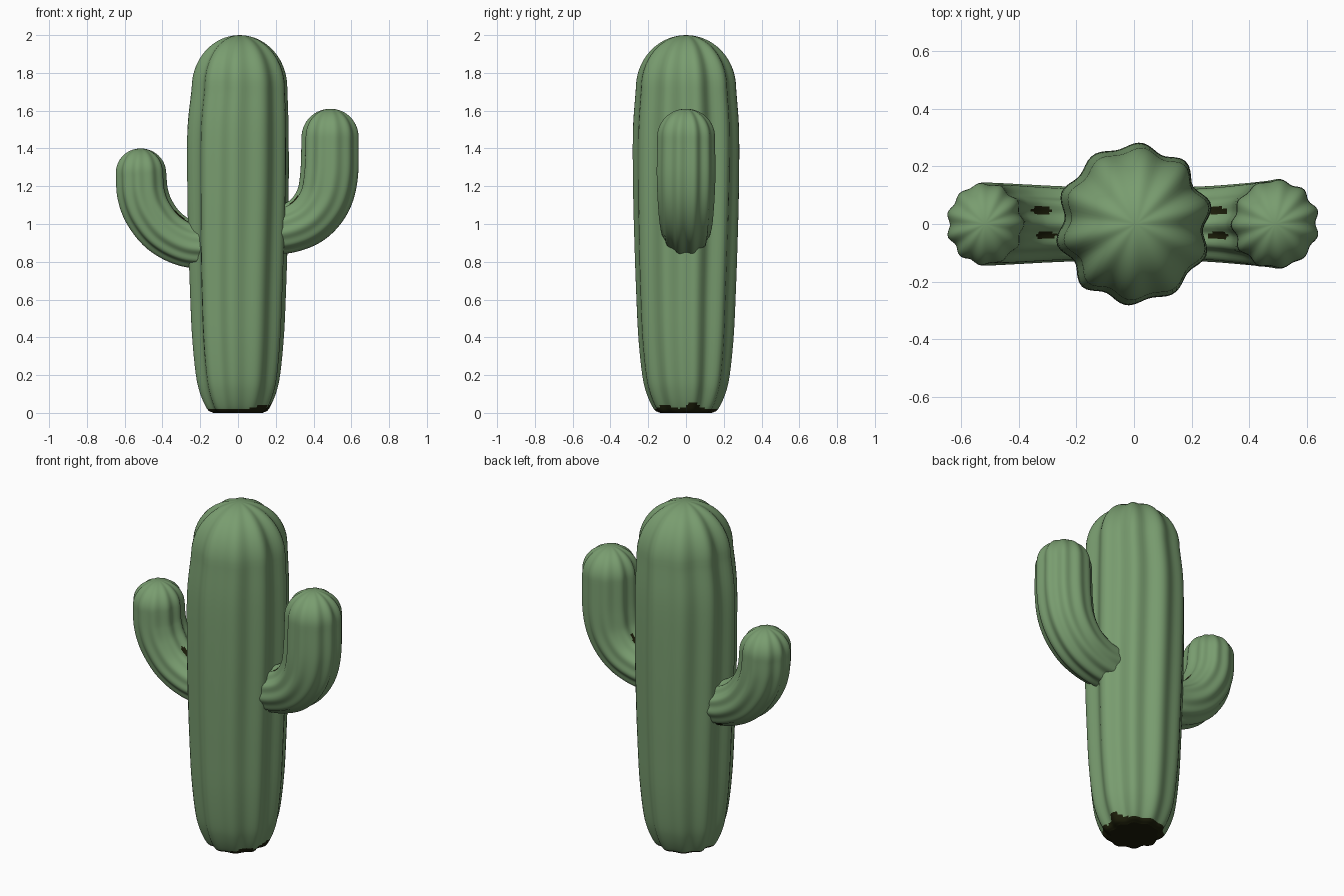
import bpy
import math
from mathutils import Vector

if "Cube" in bpy.data.objects:
    bpy.data.objects.remove(bpy.data.objects["Cube"], do_unlink=True)


def make_material(name, color):
    mat = bpy.data.materials.new(name)
    mat.use_nodes = True
    mat.diffuse_color = color
    bsdf = next(n for n in mat.node_tree.nodes if n.type == 'BSDF_PRINCIPLED')
    bsdf.inputs["Base Color"].default_value = color
    bsdf.inputs["Roughness"].default_value = 0.8
    return mat


GREEN = make_material("cactus green", (0.19, 0.335, 0.16, 1))
DARK = make_material("dark soil", (0.012, 0.013, 0.003, 1))
SEGMENTS = 96


def smooth_path(points, steps):
    """Catmull-Rom through (x, z, radius) points."""
    pts = [Vector(p) for p in points]
    pts = [2 * pts[0] - pts[1]] + pts + [2 * pts[-1] - pts[-2]]
    out = []
    for a, b, c, d in zip(pts, pts[1:], pts[2:], pts[3:]):
        for i in range(steps):
            t = i / steps
            out.append(0.5 * (2 * b + (c - a) * t + (2 * a - 5 * b + 4 * c - d) * t ** 2
                              + (3 * b - a - 3 * c + d) * t ** 3))
    return out + [pts[-2]]


def ribbed_stem(name, points, steps, cap, ribs, depth, phase, wide, is_dark, upright=False):
    # Body rings, then a rounded cap on top
    rings = smooth_path(points, steps)
    end = rings[-1]
    for i in range(1, 14):
        a = i / 14 * math.pi / 2
        rings.append(Vector((end.x, end.y + cap * math.sin(a), end.z * math.cos(a))))
    verts, faces = [], []
    for i, ring in enumerate(rings):
        x, z, r = ring
        step = rings[min(i + 1, len(rings) - 1)] - rings[max(i - 1, 0)]
        tangent = Vector((0, 1)) if upright else Vector((step.x, step.y)).normalized()
        for k in range(SEGMENTS):
            a = 2 * math.pi * k / SEGMENTS
            wave = math.cos(ribs * (a - phase) + 0.25 * math.sin(3 * z))
            wave *= 0.8 + 0.3 * math.sin(2 * a + 1)
            rr = r * (1 + depth * wave)
            c = rr * math.cos(a)
            verts.append((x + tangent.y * c, rr * wide * math.sin(a), z - tangent.x * c))
    for i in range(len(rings) - 1):
        for k in range(SEGMENTS):
            n = (k + 1) % SEGMENTS
            p, q = i * SEGMENTS, (i + 1) * SEGMENTS
            faces.append((p + k, p + n, q + n, q + k))
    # Close the tip with a fan and the root with a flat face
    last = (len(rings) - 1) * SEGMENTS
    verts.append((end.x, 0, end.y + cap))
    for k in range(SEGMENTS):
        faces.append((last + k, last + (k + 1) % SEGMENTS, len(verts) - 1))
    faces.append(tuple(reversed(range(SEGMENTS))))

    mesh = bpy.data.meshes.new(name)
    mesh.from_pydata(verts, [], faces)
    mesh.materials.append(GREEN)
    mesh.materials.append(DARK)
    for poly in mesh.polygons:
        poly.use_smooth = len(poly.vertices) < 5
        poly.material_index = int(is_dark(poly.center, poly.normal))
    mesh.update()
    obj = bpy.data.objects.new(name, mesh)
    bpy.context.collection.objects.link(obj)
    return obj


def patches(spots):
    """Dark oval hollows: (x, y, side), side is up or down."""
    def rule(c, n):
        return any(n.z * side > 0.2 and abs(c.z - 0.95) < 0.22 and
                   ((c.x - x) / 0.036) ** 2 + ((c.y - y) / 0.014) ** 2 < 1
                   for x, y, side in spots)
    return rule


# Trunk with a dark, uneven foot
ribbed_stem("trunk",
            [(0, 0, 0.125), (0, 0.02, 0.155), (0, 0.1, 0.19), (0, 0.2, 0.212),
             (0, 0.4, 0.231), (0, 0.65, 0.242), (0, 0.9, 0.25), (0, 1.2, 0.256),
             (0, 1.5, 0.256), (0.008, 1.72, 0.242)],
            6, 0.28, 10, 0.065, math.radians(84), 1.06,
            lambda c, n: c.z < 0.018 + 0.2 * max(c.x, 0) * (0.6 + 0.4 * math.sin(40 * c.y)),
            upright=True)

# Taller arm on the left
ribbed_stem("left_arm",
            [(0.14, 0.96, 0.12), (0.27, 0.975, 0.126), (0.38, 1.03, 0.135), (0.455, 1.13, 0.143),
             (0.485, 1.26, 0.148), (0.49, 1.46, 0.146)],
            9, 0.15, 11, 0.05, math.pi / 11, 1.03,
            patches([(0.29, 0.045, 1), (0.29, -0.04, 1)]))

# Shorter arm on the right
ribbed_stem("right_arm",
            [(-0.13, 0.88, 0.115), (-0.27, 0.895, 0.12), (-0.39, 0.96, 0.126), (-0.47, 1.06, 0.13),
             (-0.507, 1.16, 0.131), (-0.516, 1.27, 0.129)],
            9, 0.13, 11, 0.05, 0, 1.08,
            patches([(-0.32, 0.047, 1), (-0.305, -0.04, 1), (-0.25, 0.06, -1)]))
